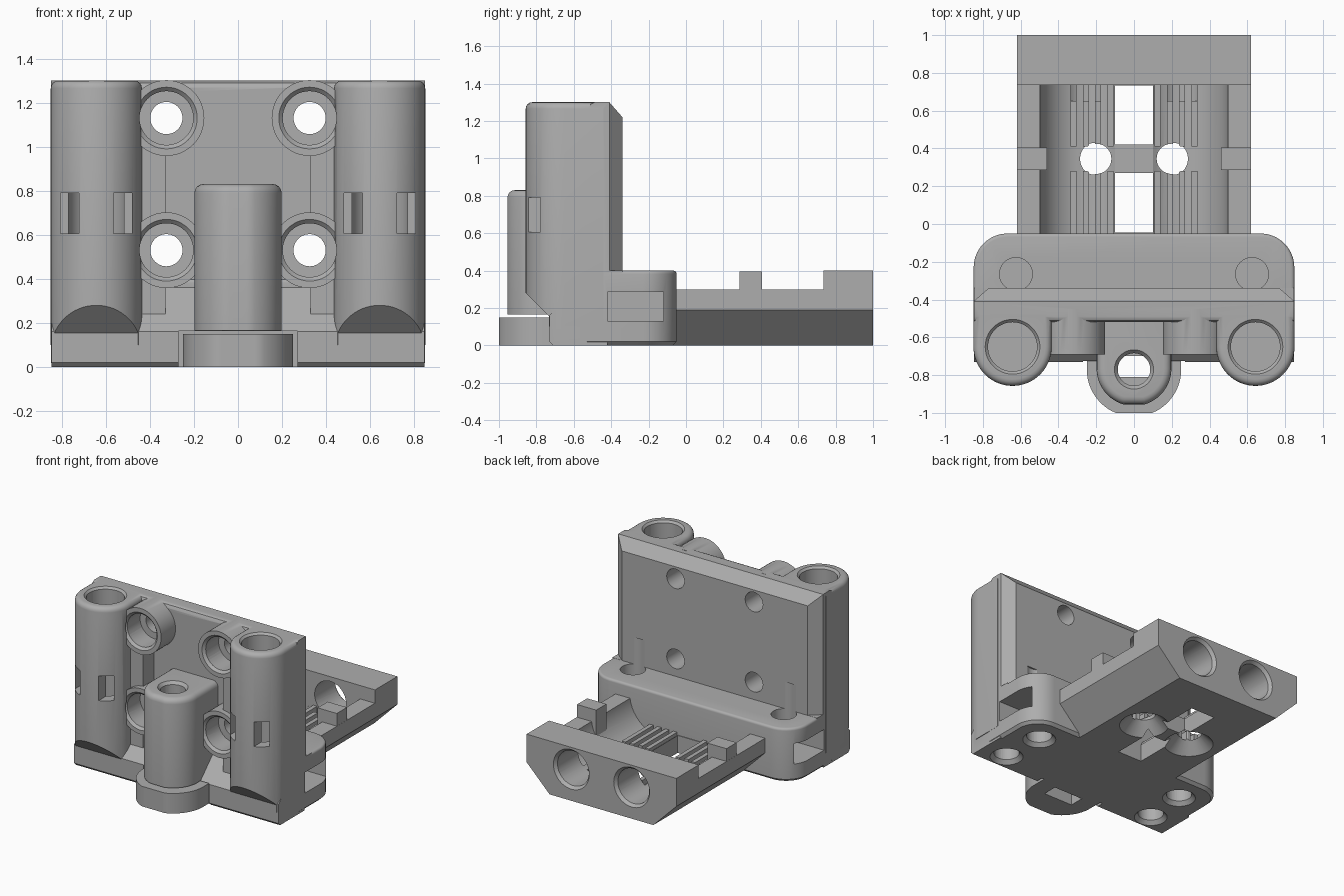
import bpy, bmesh, math
from mathutils import Matrix, Vector

cube = bpy.data.objects.get("Cube")
if cube:
    bpy.data.objects.remove(cube, do_unlink=True)

grey = bpy.data.materials.new("mid_grey_plastic")
grey.use_nodes = True
COLOR = (0.42, 0.42, 0.42, 1)
grey.diffuse_color = COLOR
grey.node_tree.nodes["Principled BSDF"].inputs["Base Color"].default_value = COLOR


def finish(bm, name):
    bmesh.ops.recalc_face_normals(bm, faces=bm.faces[:])
    mesh = bpy.data.meshes.new(name)
    bm.to_mesh(mesh)
    bm.free()
    mesh.materials.append(grey)
    ob = bpy.data.objects.new(name, mesh)
    bpy.context.collection.objects.link(ob)
    return ob


def prism(name, axis, pts, lo, hi, top=0, bottom=0):
    """Extrude a 2D outline along an axis, optionally rounding its end rims."""
    place = {"x": lambda a, b, t: (t, a, b),
             "y": lambda a, b, t: (a, t, b),
             "z": lambda a, b, t: (a, b, t)}[axis]
    bm = bmesh.new()
    ends = [[bm.verts.new(place(a, b, t)) for a, b in pts] for t in (lo, hi)]
    n = len(pts)
    caps = [bm.faces.new(e) for e in ends]
    for i in range(n):
        j = (i + 1) % n
        bm.faces.new((ends[0][i], ends[0][j], ends[1][j], ends[1][i]))
    bmesh.ops.recalc_face_normals(bm, faces=bm.faces[:])
    rims = [(list(c.edges), r, s) for c, r, s in zip(caps, (bottom, top), (1, 4)) if r]
    for edges, r, s in rims:
        bmesh.ops.bevel(bm, geom=edges, offset=r, segments=s, profile=0.5, affect="EDGES")
    return finish(bm, name)


def box(name, x, y, z):
    return prism(name, "z", [(x[0], y[0]), (x[1], y[0]), (x[1], y[1]), (x[0], y[1])], *z)


def rod(name, axis, center, lo, hi, r, r_hi=None):
    """Cylinder or cone along an axis; center holds the two other coordinates."""
    bm = bmesh.new()
    bmesh.ops.create_cone(bm, cap_ends=True, segments=48, radius1=r,
                          radius2=r if r_hi is None else r_hi, depth=hi - lo)
    mid = (lo + hi) / 2
    if axis == "z":
        m = Matrix.Translation((center[0], center[1], mid))
    else:
        m = Matrix.Translation((center[0], mid, center[1])) @ Matrix.Rotation(-math.pi / 2, 4, "X")
    bmesh.ops.transform(bm, matrix=m, verts=bm.verts)
    return finish(bm, name)


def combine(target, tools, operation):
    for tool in tools:
        mod = target.modifiers.new("shape", "BOOLEAN")
        mod.operation, mod.solver, mod.object = operation, "EXACT", tool
    deps = bpy.context.evaluated_depsgraph_get()
    mesh = bpy.data.meshes.new_from_object(target.evaluated_get(deps))
    target.modifiers.clear()
    target.data = mesh
    for tool in tools:
        bpy.data.objects.remove(tool, do_unlink=True)


def arc(cx, cy, r, a0, a1, steps, y_min=-9):
    out = []
    for i in range(steps + 1):
        a = math.radians(a0 + (a1 - a0) * i / steps)
        out.append((cx + r * math.cos(a), max(cy + r * math.sin(a), y_min)))
    return out


def u_shape(cx, cy, r, back, y_min=-9):
    """Outline with a round front and a straight back."""
    return [(cx - r, back)] + arc(cx, cy, r, 180, 360, 32, y_min) + [(cx + r, back)]


SIDES = (-1, 1)
BOLTS = [(s * 0.325, z) for s in SIDES for z in (0.53, 1.13)]

# Body: upright wall, base block with rounded back corners, columns and bolt bosses
body = prism("carriage_body", "x", [(-0.52, 0.1), (-0.34, 0.1), (-0.34, 1.22), (-0.41, 1.3),
                                    (-0.49, 1.3), (-0.51, 1.29), (-0.52, 1.27)], -0.848, 0.848)
base_outline = ([(-0.849, -0.53), (0.849, -0.53)] + arc(0.669, -0.23, 0.18, 0, 90, 10)
                + arc(-0.669, -0.23, 0.18, 90, 180, 10))
adds = [
    prism("base_block", "z", base_outline, 0, 0.4, 0.018, 0.02),
    prism("base_front", "x", [(-0.73, 0.02), (-0.71, 0), (-0.42, 0), (-0.42, 0.37),
                              (-0.52, 0.37), (-0.73, 0.16)], -0.846, 0.846),
    prism("middle_column", "z", u_shape(0, -0.765, 0.198, -0.45, -0.955), 0.165, 0.83, 0.04),
]
for s in SIDES:
    adds.append(prism("side_column", "z", u_shape(s * 0.643, -0.65, 0.207, -0.44), 0.1, 1.3, 0.035))
    adds.append(box("column_web", sorted((s * 0.33, s * 0.6)), (-0.65, -0.45), (0.2, 1.13)))
for x, z in BOLTS:
    adds.append(rod("bolt_boss", "y", (x, z), -0.69, -0.45, 0.172))
combine(body, adds, "UNION")

cuts = []
for s in SIDES:
    cx = s * 0.643
    # Column bores and the sloped undersides
    cuts.append(rod("column_bore", "z", (cx, -0.65), 0.25, 1.4, 0.13))
    cuts.append(rod("bore_lip", "z", (cx, -0.65), 1.275, 1.305, 0.12, 0.15))
    cuts.append(prism("column_slope", "x", [(-0.95, -0.1), (-0.732, -0.1), (-0.732, 0.155),
                                            (-0.95, 0.373)], *sorted((s * 0.42, s * 0.95))))
    # Tie openings on the column fronts
    for d in SIDES:
        c = cx + d * 0.12
        cuts.append(box("tie_opening", (c - 0.042, c + 0.042), (-0.95, -0.68), (0.605, 0.79)))
    # Wall side chamfers
    cuts.append(prism("wall_chamfer", "z", [(s * 0.89, -0.445), (s * 0.73, -0.305),
                                            (s * 0.95, -0.25)], 0.401, 1.4))
    # Clamp holes, nut pockets and lower sockets in the base
    cuts.append(rod("clamp_hole", "z", (s * 0.625, -0.265), -0.1, 0.6, 0.087))
    cuts.append(rod("clamp_hole_lip", "z", (s * 0.625, -0.265), -0.002, 0.03, 0.115, 0.085))
    cuts.append(rod("lower_socket", "z", (s * 0.645, -0.59), -0.1, 0.14, 0.087))
    cuts.append(rod("lower_socket_lip", "z", (s * 0.645, -0.59), -0.002, 0.03, 0.115, 0.085))
    cuts.append(box("nut_pocket", sorted((s * 0.5, s * 0.95)), (-0.42, -0.12), (0.13, 0.285)))
for x, z in BOLTS:
    cuts.append(rod("bolt_hole", "y", (x, z), -0.8, -0.2, 0.073))
    cuts.append(rod("bolt_recess", "y", (x, z), -0.8, -0.52, 0.122))
    cuts.append(rod("bolt_recess_lip", "y", (x, z), -0.692, -0.67, 0.142, 0.12))
cuts.append(box("foot_notch", (-0.27, 0.27), (-0.8, -0.66), (-0.1, 0.164)))
cuts.append(rod("middle_bore", "z", (0, -0.77), 0.1, 1.0, 0.086))
cuts.append(rod("middle_bore_lip", "z", (0, -0.77), 0.805, 0.835, 0.083, 0.108))
combine(body, cuts, "DIFFERENCE")

# Foot flange under the middle column, separated by a thin gap
foot = prism("foot_flange", "z", u_shape(0, -0.77, 0.25, -0.6, -1.0), 0, 0.15)
combine(foot, [box("foot_slot", (-0.12, 0.12), (-0.81, -0.7), (-0.1, 0.3))], "DIFFERENCE")

# Tail: tray with chamfered underside, end plate and side tabs
half = [(0.43, 0), (0.62, 0.19)]


def tray_outline(top):
    right = half + [(0.62, top)]
    return right + [(-x, z) for x, z in reversed(right)]


tail = prism("bearing_tray", "y", tray_outline(0.3), -0.1, 0.9)
trough = []
for s in SIDES:
    trough.append(rod("trough", "y", (s * 0.25, 0.33), -0.2, 0.735, 0.25))
trough.append(box("trough_middle", (-0.13, 0.13), (-0.2, 0.735), (0.13, 0.6)))
combine(tail, trough, "DIFFERENCE")

parts = [prism("end_plate", "y", tray_outline(0.4), 0.735, 1.0)]
for s in SIDES:
    parts.append(box("side_tab", sorted((s * 0.46, s * 0.619)), (0.285, 0.405), (0.2, 0.395)))
    # Grip ridges along the trough floor
    for i in range(4):
        c = s * (0.125 + i * 0.065)
        for y in ((-0.08, 0.28), (0.41, 0.76)):
            parts.append(box("grip_ridge", (c - 0.016, c + 0.016), y, (0.04, 0.15)))
combine(tail, parts, "UNION")

holes = []
for s in SIDES:
    holes.append(rod("rod_hole", "y", (s * 0.25, 0.235), 0.65, 1.1, 0.13))
    holes.append(rod("rod_hole_lip", "y", (s * 0.25, 0.235), 0.975, 1.002, 0.128, 0.15))
    holes.append(rod("screw_hole", "z", (s * 0.2, 0.345), -0.1, 0.5, 0.08))
    holes.append(rod("screw_countersink", "z", (s * 0.2, 0.345), -0.002, 0.09, 0.17, 0.078))
for y in ((-0.045, 0.27), (0.42, 0.734)):
    holes.append(box("floor_slot", (-0.1, 0.1), y, (-0.1, 0.5)))
combine(tail, holes, "DIFFERENCE")

# Smooth the curved surfaces and keep crisp edges
bpy.ops.object.select_all(action="DESELECT")
for ob in (body, foot, tail):
    ob.select_set(True)
bpy.context.view_layer.objects.active = body
bpy.ops.object.shade_smooth_by_angle(angle=math.radians(30))
